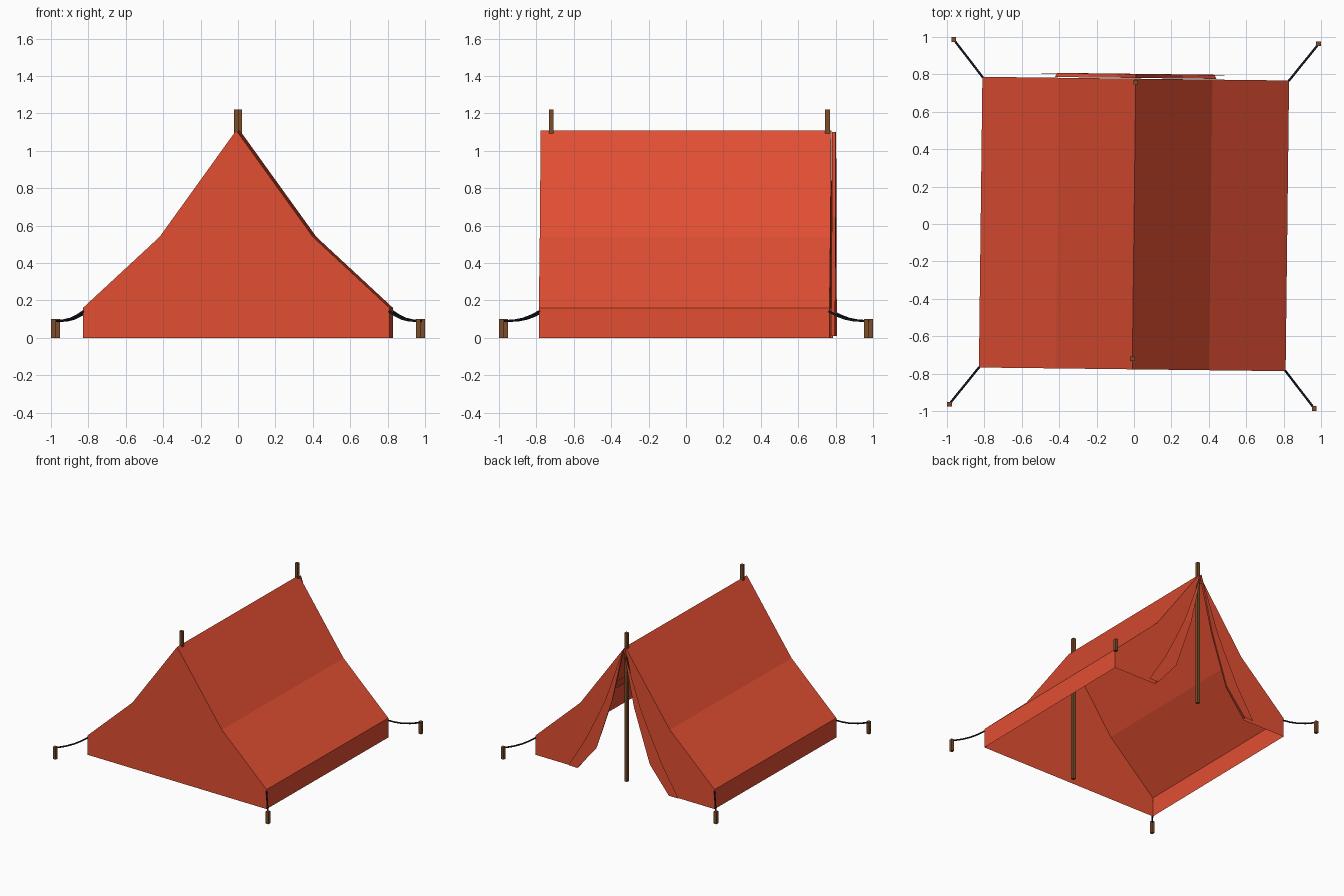
import bpy, bmesh

if "Cube" in bpy.data.objects:
    bpy.data.objects.remove(bpy.data.objects["Cube"])

TURN = -0.012                       # whole tent is turned very slightly
W, D = 0.82, 0.777                  # half width, half depth
PROFILE = [(W, 0), (W, 0.16), (0.41, 0.54), (0, 1.11)]   # right half of the section
EDGE_IN = [(0, 1.10), (0.10, 0.65), (0.15, 0.50), (0.245, 0.22), (0.42, 0.01)]
EDGE_OUT = [(0, 1.10), (0.16, 0.65), (0.23, 0.50), (0.355, 0.25), (0.505, 0.01)]


def material(name, rgb):
    m = bpy.data.materials.new(name)
    m.diffuse_color = (*rgb, 1)
    m.use_nodes = True
    m.node_tree.nodes["Principled BSDF"].inputs["Base Color"].default_value = m.diffuse_color
    return m


canvas = material("red canvas", (0.76, 0.077, 0.032))
wood = material("brown wood", (0.20, 0.075, 0.022))
cord = material("dark navy cord", (0.006, 0.011, 0.022))


def finish(name, data, mat):
    data.materials.append(mat)
    ob = bpy.data.objects.new(name, data)
    ob.rotation_euler.z = TURN
    bpy.context.collection.objects.link(ob)
    return ob


def mesh_object(name, faces, mat):
    bm = bmesh.new()
    for f in faces:
        bm.faces.new([bm.verts.new(p) for p in f])
    bmesh.ops.remove_doubles(bm, verts=bm.verts, dist=0.0005)
    me = bpy.data.meshes.new(name)
    bm.to_mesh(me)
    bm.free()
    return finish(name, me, mat)


def strip(a, b):
    """Quads between two lists of points."""
    return [(a[i], a[i + 1], b[i + 1], b[i]) for i in range(len(a) - 1)]


def post(name, x, y, half, z1):
    bm = bmesh.new()
    bmesh.ops.create_cube(bm, size=1)
    bmesh.ops.scale(bm, vec=(2 * half, 2 * half, z1), verts=bm.verts)
    bmesh.ops.translate(bm, vec=(x, y, z1 / 2), verts=bm.verts)
    me = bpy.data.meshes.new(name)
    bm.to_mesh(me)
    bm.free()
    return finish(name, me, wood)


# Roof and low side walls, swept along the depth
section = PROFILE + [(-x, z) for x, z in PROFILE[-2::-1]]
mesh_object("roof_and_sides", strip([(x, D, z) for x, z in section][::-1],
                                    [(x, -D, z) for x, z in section][::-1]), canvas)

# Closed front wall
mesh_object("front_wall", [[(x, -D, z) for x, z in section]], canvas)

for s, side in ((1, "right"), (-1, "left")):
    # Back wall panel beside the opening
    ring = PROFILE + [(x + 0.012, z) for x, z in EDGE_IN[1:-1]] + [(0.43, 0)]
    ring = [(s * x, D, z) for x, z in ring]
    mesh_object(f"back_wall_{side}", [ring[::-s]], canvas)

    # Door flap folded back over the wall panel
    inner = [(s * x, 0.803, z) for x, z in EDGE_IN]
    outer = [(s * x, 0.800, z) for x, z in EDGE_OUT]
    tucked = [(s * (x + 0.012 * (i > 0)), D + 0.004, z) for i, (x, z) in enumerate(EDGE_IN)]
    a, b = (outer, inner) if s > 0 else (inner, outer)
    c, d = (inner, tucked) if s > 0 else (tucked, inner)
    mesh_object(f"door_flap_{side}", strip(b, a) + strip(d, c), canvas)

    # Corner pegs and sagging guy ropes
    for t, end in ((1, "back"), (-1, "front")):
        post(f"peg_{end}_{side}", s * 0.975, t * 0.975, 0.0125, 0.10)
        cu = bpy.data.curves.new(f"guy_rope_{end}_{side}", 'CURVE')
        cu.dimensions = '3D'
        cu.bevel_depth = 0.006
        cu.bevel_resolution = 1
        sp = cu.splines.new('POLY')
        path = [(0.818, 0.775, 0.142), (0.85, 0.815, 0.12), (0.885, 0.86, 0.103),
                (0.925, 0.91, 0.093), (0.972, 0.97, 0.09)]
        sp.points.add(len(path) - 1)
        for p, (x, y, z) in zip(sp.points, path):
            p.co = (s * x, t * y, z, 1)
        finish(cu.name, cu, cord)

# Upright poles poking through the ridge
post("back_pole", 0, 0.757, 0.0125, 1.22)
post("front_pole", 0, -0.72, 0.0125, 1.22)
